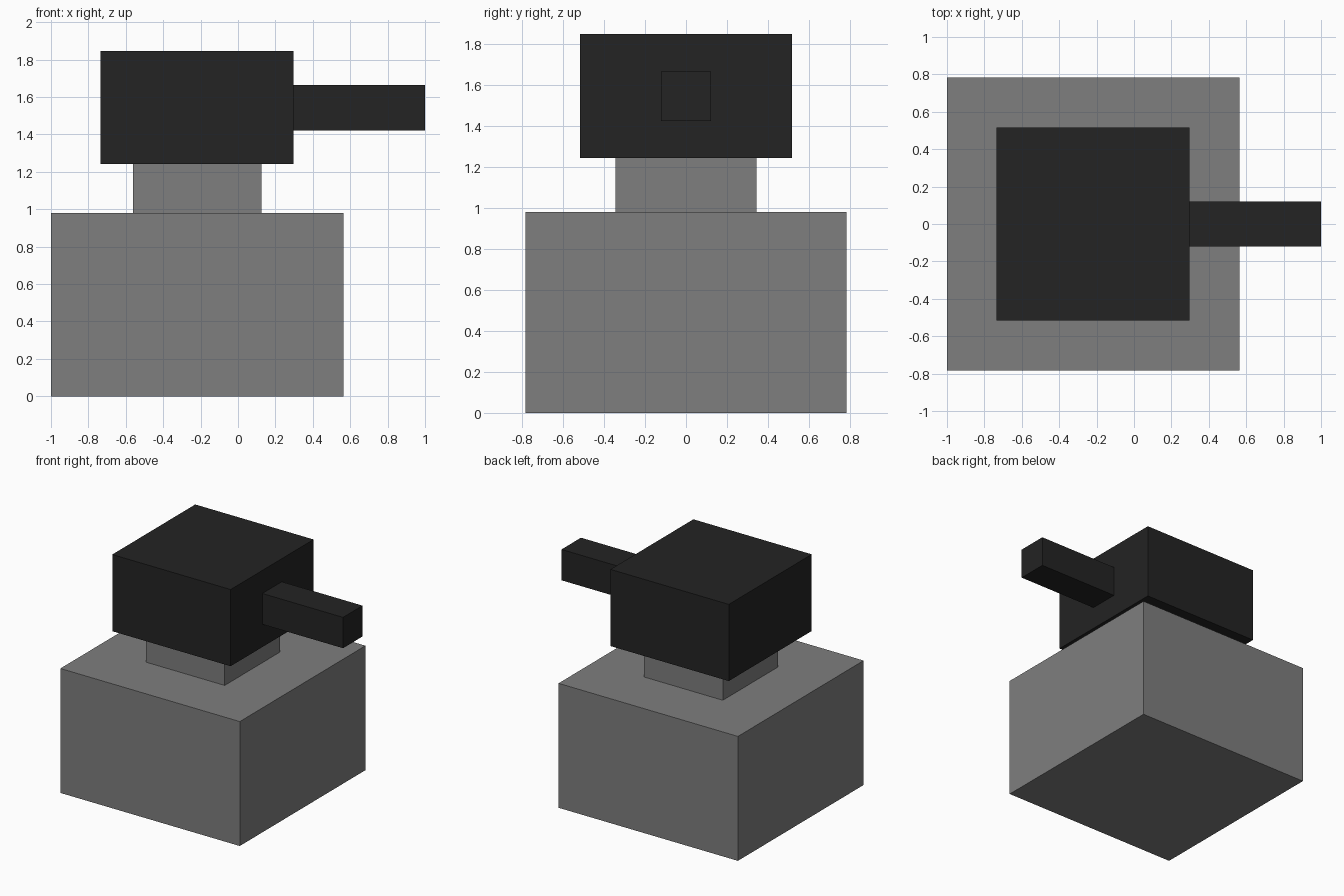
import bpy
from mathutils import Matrix, Vector

if "Cube" in bpy.data.objects:
    bpy.data.objects.remove(bpy.data.objects["Cube"])


def material(name, value):
    mat = bpy.data.materials.new(name)
    mat.diffuse_color = (value, value, value, 1.0)
    mat.use_nodes = True
    mat.node_tree.nodes["Principled BSDF"].inputs["Base Color"].default_value = mat.diffuse_color
    return mat


def box(name, x, y, z, mat):
    """Axis-aligned box from (min, max) ranges."""
    bpy.ops.mesh.primitive_cube_add(size=1)
    obj = bpy.context.object
    obj.name = name
    size = [hi - lo for lo, hi in (x, y, z)]
    centre = Vector([(hi + lo) / 2 for lo, hi in (x, y, z)])
    obj.data.transform(Matrix.Diagonal((*size, 1)))
    obj.location = centre
    obj.data.materials.append(mat)
    return obj


grey = material("mid grey", 0.21)
black = material("near black", 0.017)

# Square pedestal and the narrower neck on top of it
box("base", (-1.0, 0.563), (-0.782, 0.782), (0.0, 0.98), grey)
box("neck", (-0.562, 0.125), (-0.344, 0.344), (0.98, 1.243), grey)

# Turret head with a barrel pointing along +x
box("turret", (-0.734, 0.297), (-0.516, 0.516), (1.243, 1.847), black)
box("barrel", (0.297, 1.0), (-0.121, 0.121), (1.422, 1.665), black)
